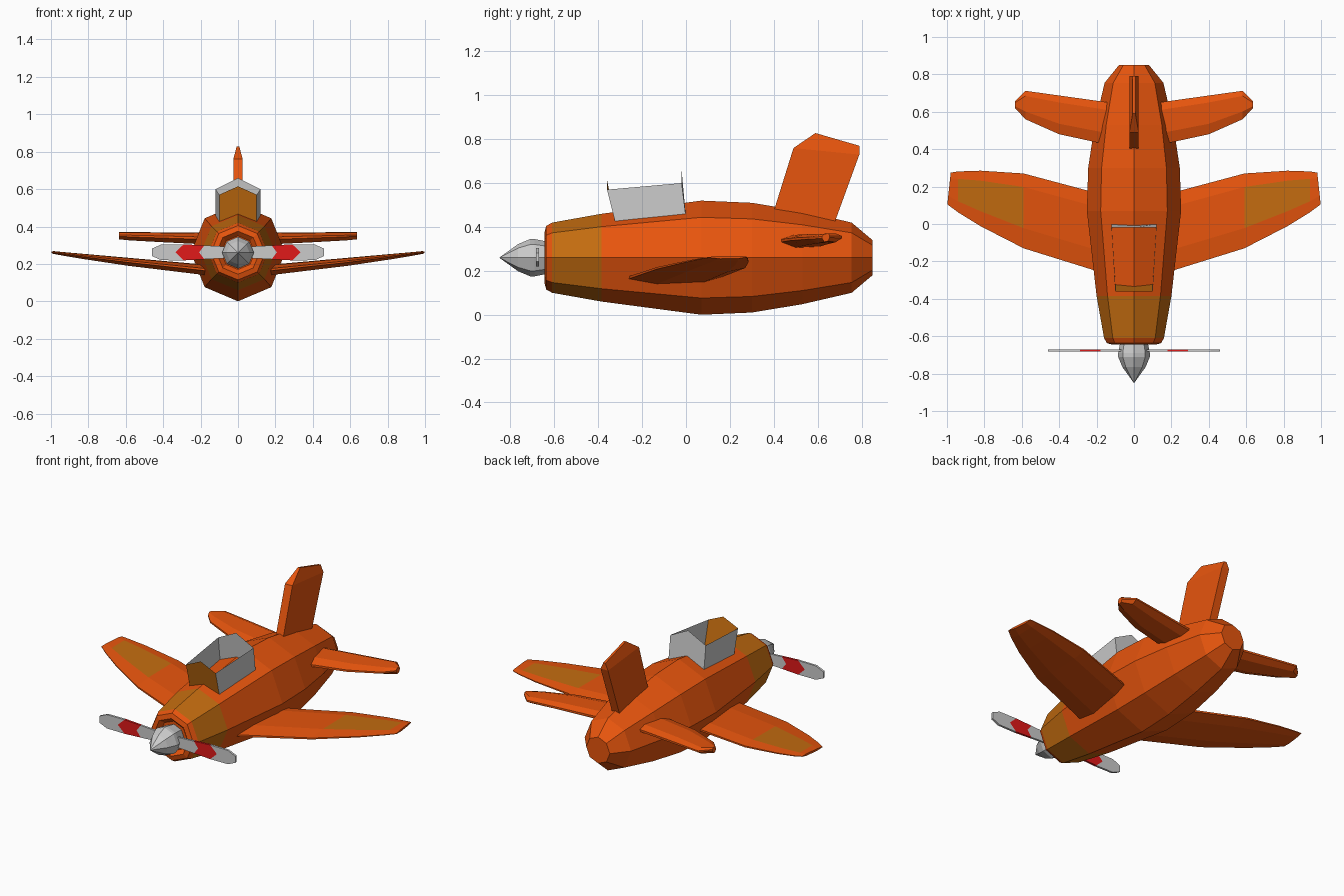
import bpy, bmesh
from math import sin, cos, pi

if "Cube" in bpy.data.objects:
    bpy.data.objects.remove(bpy.data.objects["Cube"])


def material(name, color):
    m = bpy.data.materials.new(name)
    m.diffuse_color = (*color, 1)
    m.use_nodes = True
    m.node_tree.nodes["Principled BSDF"].inputs["Base Color"].default_value = m.diffuse_color
    return m


ORANGE = material("orange", (0.8, 0.09, 0.004))
AMBER = material("amber", (0.55, 0.15, 0.005))
RED = material("red", (0.75, 0.01, 0.01))


def build(name, verts, faces, mats=(), mirror=False, pick=None):
    """Make a flat-shaded object; pick maps face index to material slot."""
    mesh = bpy.data.meshes.new(name)
    mesh.from_pydata(verts, [], faces)
    for m in mats:
        mesh.materials.append(m)
    if pick:
        for p in mesh.polygons:
            p.material_index = pick(p.index)
    bm = bmesh.new()
    bm.from_mesh(mesh)
    bmesh.ops.recalc_face_normals(bm, faces=bm.faces)
    bm.to_mesh(mesh)
    bm.free()
    ob = bpy.data.objects.new(name, mesh)
    bpy.context.collection.objects.link(ob)
    if mirror:
        ob.modifiers.new("mirror", 'MIRROR').use_mirror_merge = False
    return ob


def loft(name, rings, mats=(), mirror=False, pick=None):
    """Skin closed rings of equal length and cap both ends."""
    n = len(rings[0])
    verts = [v for r in rings for v in r]
    faces = [(i * n + j, i * n + (j + 1) % n, (i + 1) * n + (j + 1) % n, (i + 1) * n + j)
             for i in range(len(rings) - 1) for j in range(n)]
    faces += [tuple(range(n)), tuple(range(len(verts) - n, len(verts)))]
    return build(name, verts, faces, mats, mirror, pick)


def octagon(y, rx, rz):
    return [(rx * cos(k * pi / 4), y, 0.26 + rz * sin(k * pi / 4)) for k in range(8)]


# Fuselage with recessed nose and amber cowling band
stations = [(-0.62, .09, .09), (-0.645, .115, .115), (-0.637, .145, .145), (-0.61, .16, .16),
            (-0.385, .2, .2), (0.07, .25, .25), (0.3, .245, .25), (0.53, .21, .212),
            (0.755, .157, .16), (0.85, .08, .08)]
stations[5] = (0.07, .252, .26)
loft("fuselage", [octagon(*s) for s in stations], (ORANGE, AMBER),
     pick=lambda i: int(24 <= i < 32))

# Spinner
loft("spinner", [octagon(y, r, r) for y, r in
                 ((-0.615, .07), (-0.69, .085), (-0.71, .085), (-0.765, .062), (-0.85, .001))])


def rib(x, front, back, z, t, tip_x=None):
    """Eight-point aerofoil section, front to back over the top."""
    profile = [(0, -.1), (0, .1), (.27, .4), (.82, .45), (1, .2), (1, 0), (.8, -.4), (.3, -.5)]
    bx = x if tip_x is None else tip_x
    return [(x + (bx - x) * u, front + (back - front) * u, z + t * w) for u, w in profile]


# Main wings, amber panels on top
loft("wing", [rib(.14, -.27, .15, .166, .06), rib(.59, -.13, .27, .213, .045),
              rib(.82, -.012, .285, .24, .03), rib(.94, .062, .281, .255, .02),
              rib(.998, .105, .275, .262, .014, .98)],
     (ORANGE, AMBER), True, lambda i: int(i in (10, 18)))

# Tailplanes
loft("tailplane", [rib(.10, .415, .645, .335, .068), rib(.4, .48, .687, .344, .056),
                   rib(.58, .56, .712, .349, .046), rib(.637, .62, .655, .352, .04)],
     (ORANGE,), True)

# Fin with a narrowed top ridge
def slab(points, w):
    return [(s * w, y, z) for s, pts in ((-1, points), (1, points[::-1])) for y, z in pts]

loft("fin", [slab([(.39, .44), (.67, .40)], .025), slab([(.49, .76), (.79, .73)], .025),
             slab([(.59, .828), (.79, .77)], .007)], (ORANGE,))

# Open cockpit screens: thin sheets
def gable(y0, y1, w, z0, z1, peak):
    return [(-w, y0, z0), (w, y0, z0), (w, y1, z1), (0, y1, peak), (-w, y1, z1)]

front = gable(-.32, -.36, .1, .41, .57, .615)
rear = gable(0, -.02, .12, .44, .6, .66)
build("windscreen", front, [(0, 1, 2, 3, 4)], (AMBER,))
build("cockpit_back", rear, [(0, 1, 2, 3, 4)])
build("cockpit_side", [front[1], rear[1], rear[2], front[2]], [(0, 1, 2, 3)], mirror=True)


# Propeller blades in three chevron pieces
def chevron(name, a, b, mats=()):
    outline = [(a[0], -a[2]), (b[0], -b[2]), (b[1], 0), (b[0], b[2]), (a[0], a[2]), (a[1], 0)]
    loft(name, [[(x, y, .262 + z) for x, z in outline] for y in (-.683, -.67)], mats, True)

root, inner, outer = (.05, .05, .03), (.18, .208, .037), (.29, .335, .043)
chevron("blade_root", root, inner)
chevron("blade_band", inner, outer, (RED,))
tip = [(.29, -.043), (.41, -.042), (.46, -.02), (.46, .02), (.41, .042), (.29, .043), (.335, 0)]
loft("blade_tip", [[(x, y, .262 + z) for x, z in tip] for y in (-.683, -.67)], (), True)
